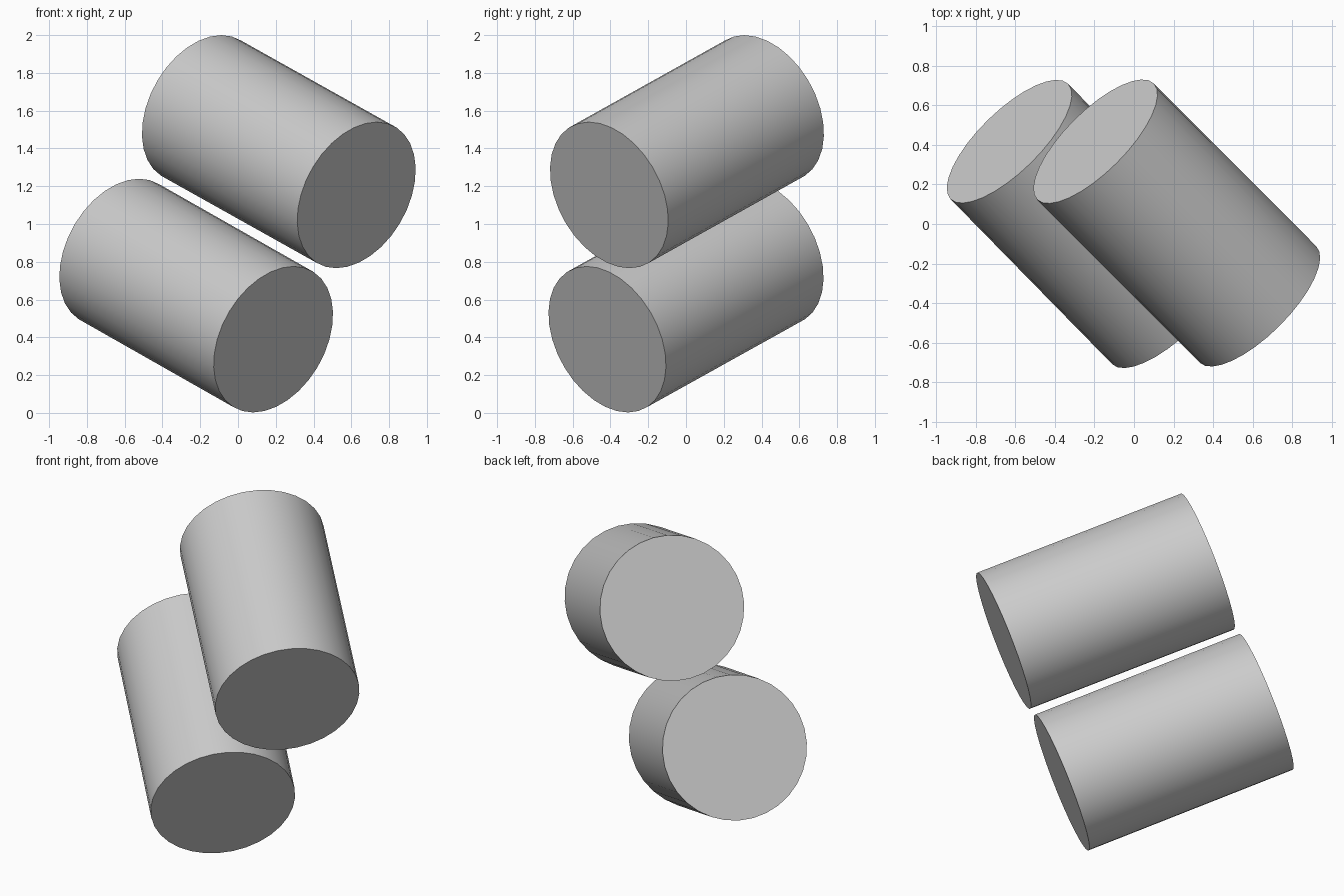
import bpy
from mathutils import Vector

cube = bpy.data.objects.get("Cube")
if cube:
    bpy.data.objects.remove(cube, do_unlink=True)

# Single plain grey
grey = bpy.data.materials.new("light_grey")
grey.use_nodes = True
colour = (0.6, 0.6, 0.6, 1)
grey.diffuse_color = colour
grey.node_tree.nodes["Principled BSDF"].inputs["Base Color"].default_value = colour

RADIUS = 0.416


def cylinder(name, back, front):
    """Solid cylinder whose cap centres lie at back and front."""
    back, front = Vector(back), Vector(front)
    axis = back - front
    bpy.ops.mesh.primitive_cylinder_add(
        vertices=32, radius=RADIUS, depth=axis.length,
        location=(back + front) / 2,
        rotation=axis.to_track_quat('Z', 'Y').to_euler())
    obj = bpy.context.object
    obj.name = name
    obj.data.materials.append(grey)
    bpy.ops.object.shade_smooth_by_angle()


# Two parallel tilted cylinders, one above the other
cylinder("lower_cylinder", (-0.63, 0.417, 0.853), (0.187, -0.417, 0.389))
cylinder("upper_cylinder", (-0.195, 0.417, 1.613), (0.627, -0.407, 1.153))
